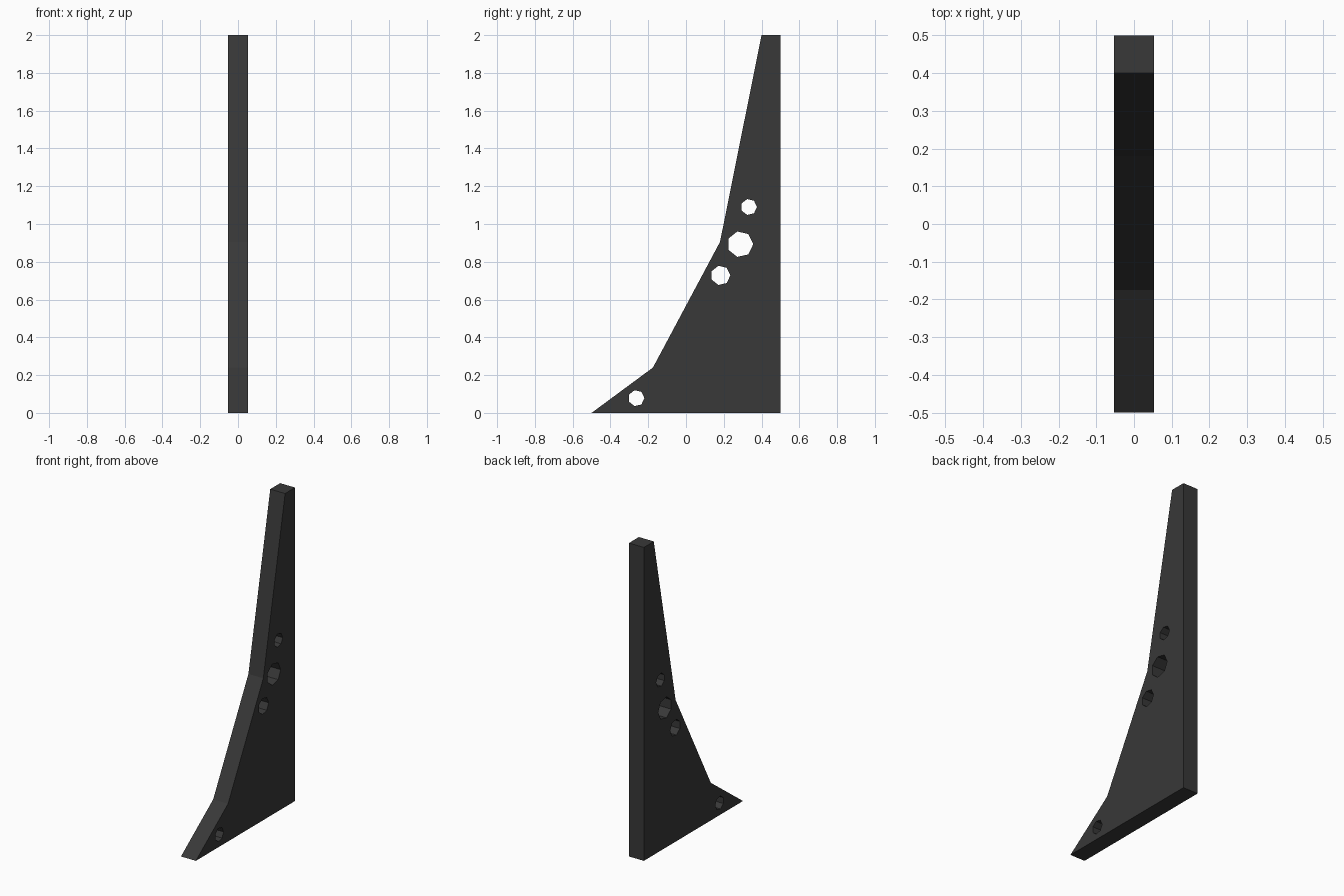
import bpy
import bmesh
import math

cube = bpy.data.objects.get("Cube")
if cube:
    bpy.data.objects.remove(cube, do_unlink=True)

HALF = 0.0525  # half the plate thickness

# Side profile as (y, z)
PROFILE = [(-0.5, 0), (0.5, 0), (0.5, 2), (0.4, 2), (0.18, 0.905), (-0.175, 0.24)]

# Seven-sided through holes as (y, z, radius)
HOLES = [(-0.263, 0.078, 0.043), (0.183, 0.728, 0.052),
         (0.287, 0.893, 0.069), (0.333, 1.09, 0.043)]


def heptagon(y, z, r):
    return [(y + r * math.cos(math.tau * i / 7), z + r * math.sin(math.tau * i / 7))
            for i in range(7)]


def add_loop(bm, points):
    verts = [bm.verts.new((-HALF, y, z)) for y, z in points]
    return [bm.edges.new((v, verts[(i + 1) % len(verts)])) for i, v in enumerate(verts)]


# Dark material
mat = bpy.data.materials.new("dark_grey")
colour = (0.04, 0.04, 0.04, 1)
mat.diffuse_color = colour
mat.use_nodes = True
mat.node_tree.nodes["Principled BSDF"].inputs["Base Color"].default_value = colour

# Fill the outline around its holes, then extrude across x
bm = bmesh.new()
edges = add_loop(bm, PROFILE)
for hole in HOLES:
    edges += add_loop(bm, heptagon(*hole))
bmesh.ops.triangle_fill(bm, edges=edges, use_beauty=True, normal=(1, 0, 0))
result = bmesh.ops.extrude_face_region(bm, geom=bm.faces[:], use_keep_orig=True)
top = [g for g in result["geom"] if isinstance(g, bmesh.types.BMVert)]
bmesh.ops.translate(bm, verts=top, vec=(2 * HALF, 0, 0))
bmesh.ops.recalc_face_normals(bm, faces=bm.faces[:])

mesh = bpy.data.meshes.new("fin_plate")
bm.to_mesh(mesh)
bm.free()
mesh.materials.append(mat)
fin = bpy.data.objects.new("fin_plate", mesh)
bpy.context.collection.objects.link(fin)
